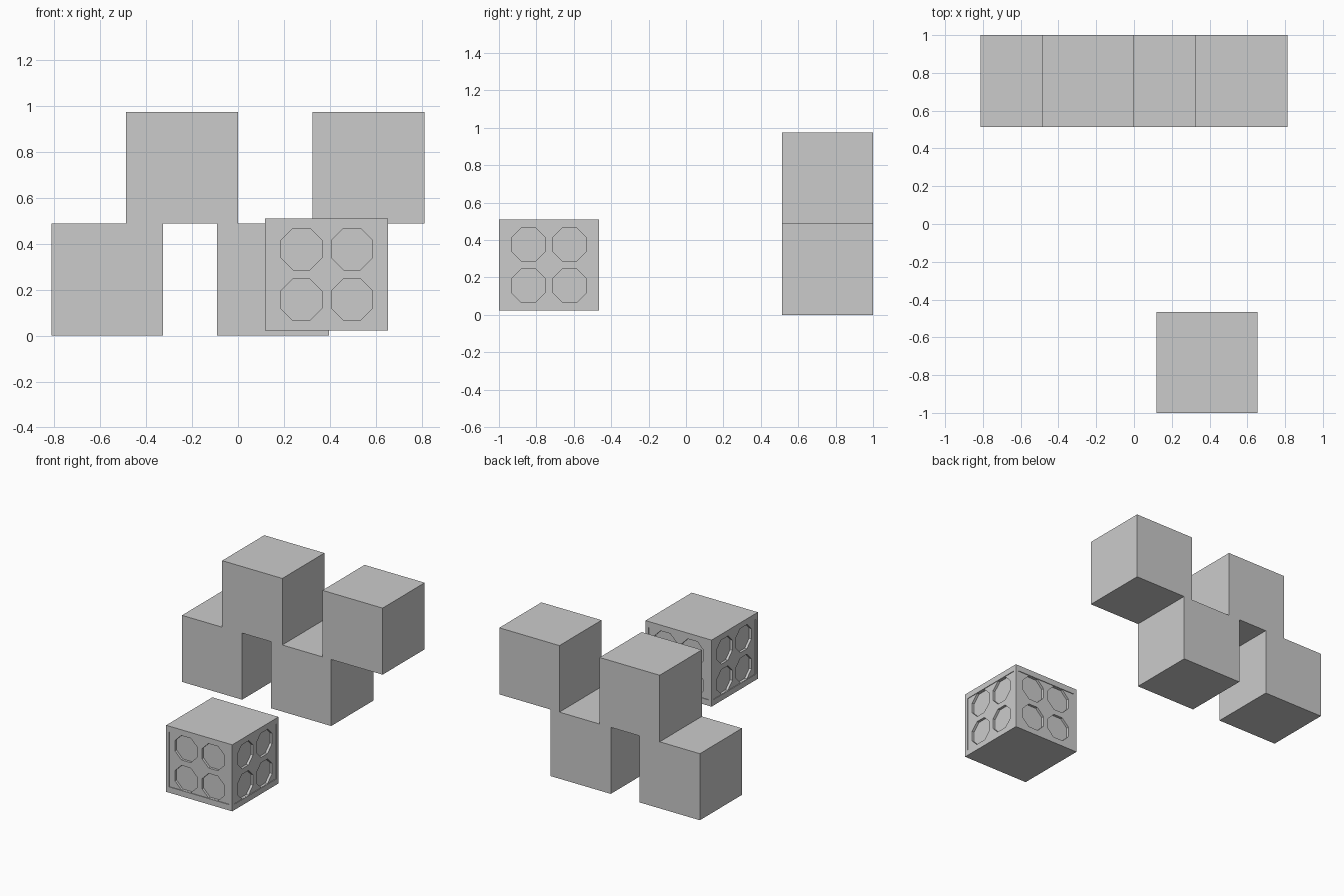
import bpy, bmesh, math
from mathutils import Matrix, Vector

if "Cube" in bpy.data.objects:
    bpy.data.objects.remove(bpy.data.objects["Cube"])

S = 0.487  # plain cube size


def finish(name, bm):
    bmesh.ops.recalc_face_normals(bm, faces=bm.faces)
    me = bpy.data.meshes.new(name)
    bm.to_mesh(me)
    bm.free()
    ob = bpy.data.objects.new(name, me)
    bpy.context.collection.objects.link(ob)
    return ob


def add_box(bm, center, size):
    m = Matrix.Translation(center) @ Matrix.Diagonal((*size, 1))
    bmesh.ops.create_cube(bm, size=1, matrix=m)


def box(name, center, size):
    bm = bmesh.new()
    add_box(bm, center, size)
    return finish(name, bm)


# Row of stacked plain cubes along the back
for name, x, z in (("lower_block_left", -0.569, 0), ("upper_block_left", -0.244, S),
                   ("lower_block_right", 0.152, 0), ("upper_block_right", 0.568, S)):
    box(name, (x, 1 - S / 2, z + S / 2), (S, S, S))

# Patterned crate at the front
W, H = 0.535, 0.487
C = Vector((0.386, -1 + W / 2, 0.266))
crate = box("patterned_crate", C, (W, W, H))


def side_cutter(name, build):
    """Repeat one front-side cutter around all four sides."""
    bm = bmesh.new()
    for k in range(4):
        old = set(bm.verts)
        build(bm)
        new = [v for v in bm.verts if v not in old]
        bmesh.ops.transform(bm, verts=new,
                            matrix=Matrix.Translation(C) @ Matrix.Rotation(k * math.pi / 2, 4, 'Z'))
    ob = finish(name, bm)
    ob.hide_render = True
    ob.hide_set(True)
    mod = crate.modifiers.new(name, 'BOOLEAN')
    mod.operation = 'DIFFERENCE'
    mod.solver = 'EXACT'
    mod.object = ob


# Shallow rectangular panel on each side
def panel(bm):
    add_box(bm, (0, -W / 2, 0), (0.487, 0.01, 0.402))


# Four octagonal pockets on each side
def pockets(bm):
    r = 0.09 / math.cos(math.pi / 8)
    for x in (-0.11, 0.11):
        for z in (-0.11, 0.11):
            m = (Matrix.Translation((x, -W / 2, z)) @ Matrix.Rotation(math.pi / 2, 4, 'X')
                 @ Matrix.Rotation(math.pi / 8, 4, 'Z'))
            bmesh.ops.create_cone(bm, cap_ends=True, segments=8, radius1=r,
                                  radius2=r, depth=0.046, matrix=m)


side_cutter("panel_cutter", panel)
side_cutter("pocket_cutter", pockets)
